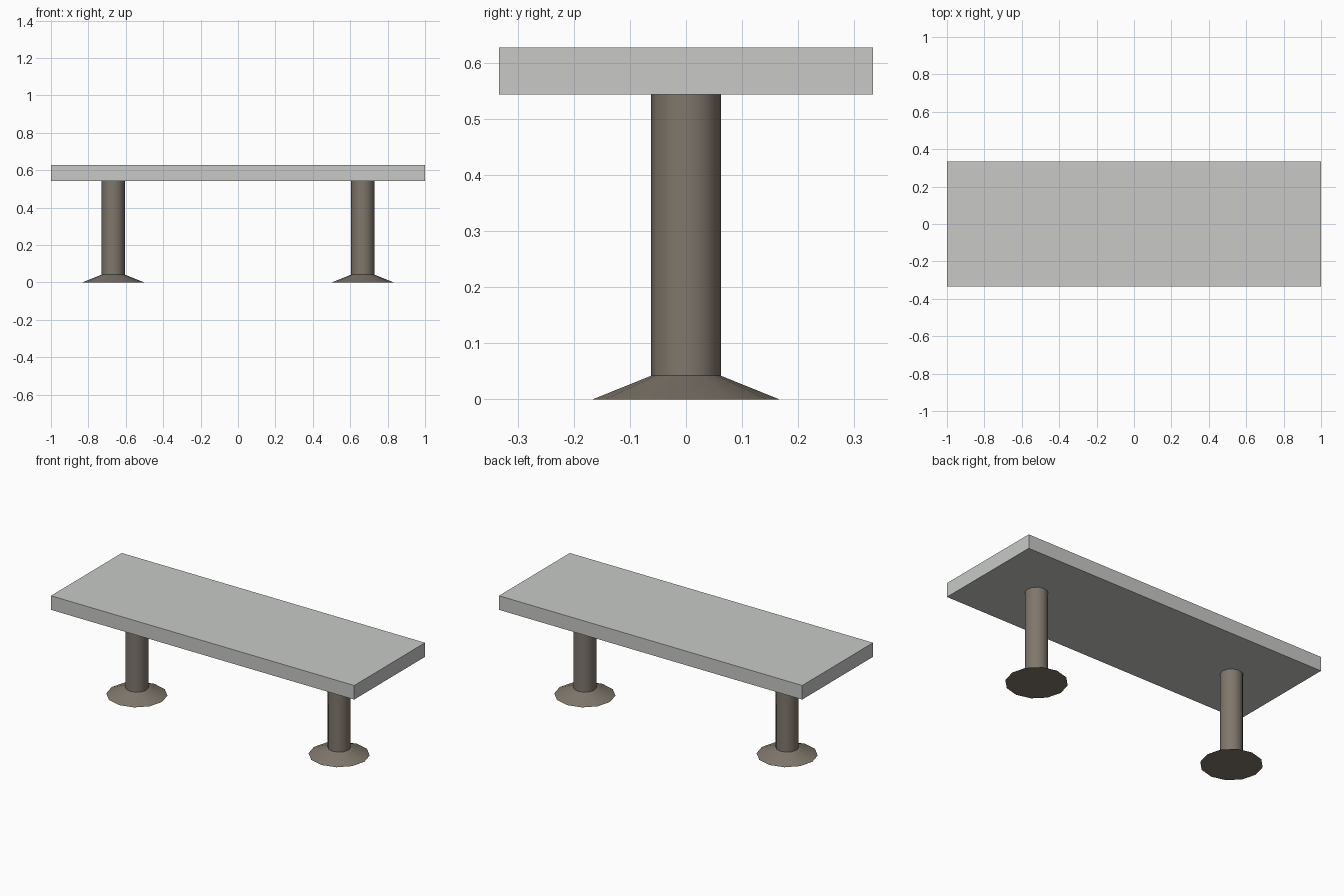
import bpy, bmesh, math

if "Cube" in bpy.data.objects:
    bpy.data.objects.remove(bpy.data.objects["Cube"])


def material(name, rgb):
    m = bpy.data.materials.new(name)
    m.diffuse_color = (*rgb, 1.0)
    m.use_nodes = True
    m.node_tree.nodes["Principled BSDF"].inputs["Base Color"].default_value = m.diffuse_color
    return m


stone = material("pale grey stone", (0.58, 0.59, 0.57))
metal = material("brown grey metal", (0.215, 0.185, 0.15))


def add_object(name, bm, mat):
    bmesh.ops.recalc_face_normals(bm, faces=bm.faces)
    me = bpy.data.meshes.new(name)
    bm.to_mesh(me)
    bm.free()
    me.materials.append(mat)
    ob = bpy.data.objects.new(name, me)
    bpy.context.collection.objects.link(ob)
    return ob


def lathe(name, profile, x, mat, sides=12):
    """Revolve (radius, z) points around a vertical axis at x."""
    bm = bmesh.new()
    rings = []
    for r, z in profile:
        rings.append([bm.verts.new((r * math.cos(2 * math.pi * i / sides),
                                    r * math.sin(2 * math.pi * i / sides), z))
                      for i in range(sides)])
    for a, b in zip(rings, rings[1:]):
        for i in range(sides):
            j = (i + 1) % sides
            bm.faces.new((a[i], a[j], b[j], b[i]))
    bm.faces.new(rings[0])
    bm.faces.new(rings[-1])
    ob = add_object(name, bm, mat)
    ob.location.x = x
    bpy.ops.object.select_all(action='DESELECT')
    ob.select_set(True)
    bpy.context.view_layer.objects.active = ob
    bpy.ops.object.shade_smooth_by_angle(angle=math.radians(40))
    return ob


# Seat slab
bm = bmesh.new()
bmesh.ops.create_cube(bm, size=1.0)
bmesh.ops.scale(bm, vec=(2.0, 0.667, 0.084), verts=bm.verts)
bmesh.ops.translate(bm, vec=(0, 0, 0.585), verts=bm.verts)
add_object("seat", bm, stone)

# Pedestal legs with flared feet
for side, x in (("left", -0.667), ("right", 0.667)):
    lathe(side + "_leg", [(0.166, 0.0), (0.062, 0.042), (0.062, 0.543)], x, metal)
